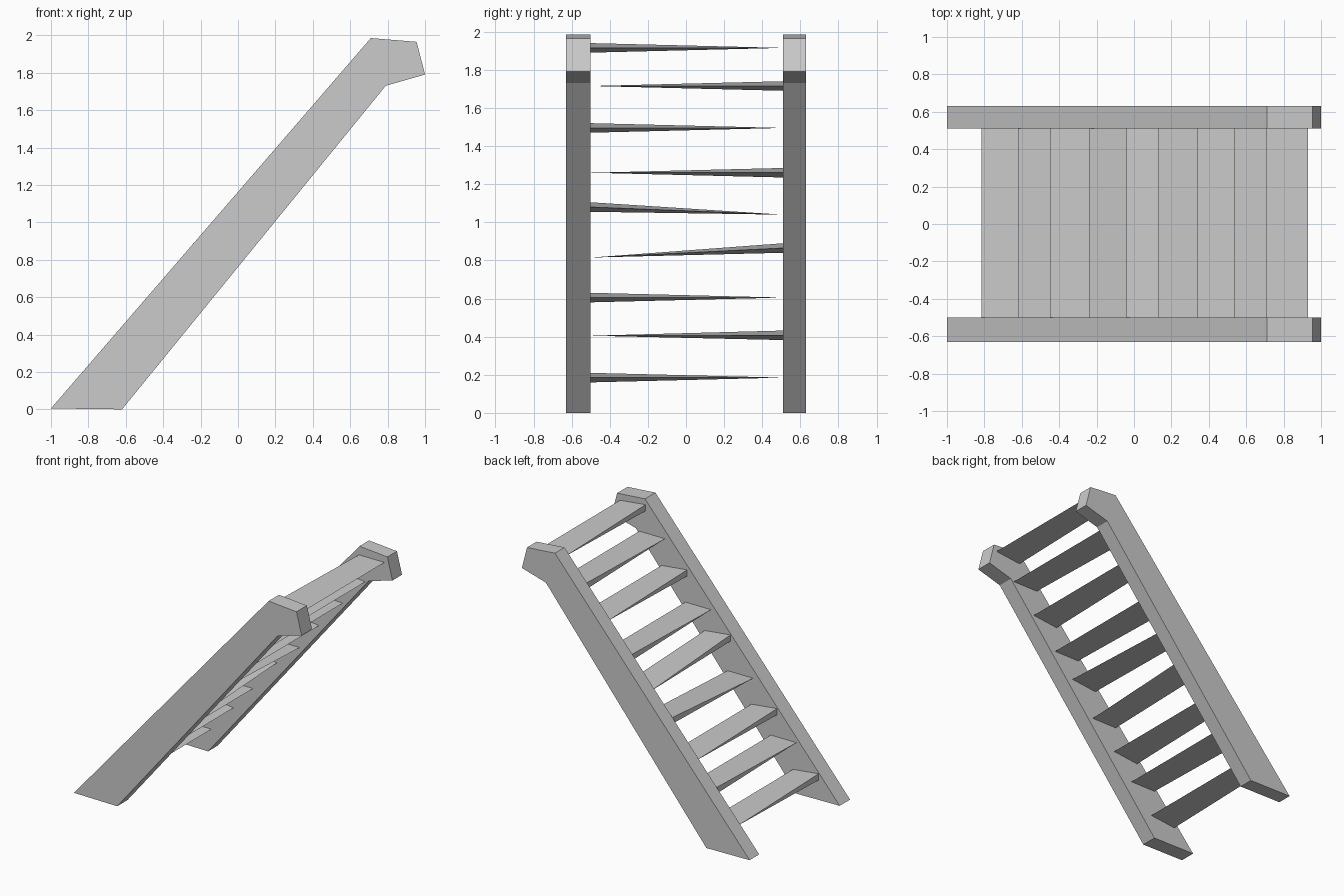
import bpy
import bmesh

cube = bpy.data.objects.get("Cube")
if cube:
    bpy.data.objects.remove(cube, do_unlink=True)

grey = bpy.data.materials.new("plain grey")
grey.use_nodes = True
grey.diffuse_color = (0.6, 0.6, 0.6, 1)
shader = next(n for n in grey.node_tree.nodes if n.type == 'BSDF_PRINCIPLED')
shader.inputs["Base Color"].default_value = grey.diffuse_color


def finish(bm, name):
    """Turn a bmesh into a flat shaded grey object."""
    bmesh.ops.recalc_face_normals(bm, faces=bm.faces)
    mesh = bpy.data.meshes.new(name)
    bm.to_mesh(mesh)
    bm.free()
    mesh.materials.append(grey)
    obj = bpy.data.objects.new(name, mesh)
    bpy.context.collection.objects.link(obj)


def stringer(name, y0, y1):
    """Side board: a side profile extruded across its thickness."""
    profile = [(-1, 0.005), (-0.62, 0), (0.79, 1.73),
               (1, 1.79), (0.955, 1.965), (0.71, 1.985)]
    bm = bmesh.new()
    face = bm.faces.new([bm.verts.new((x, y0, z)) for x, z in profile])
    result = bmesh.ops.extrude_face_region(bm, geom=[face])
    moved = [v for v in result["geom"] if isinstance(v, bmesh.types.BMVert)]
    bmesh.ops.translate(bm, verts=moved, vec=(0, y1 - y0, 0))
    finish(bm, name)


def tread(name, x, z_thick, z_tip, y_thick, y_tip):
    """Wedge tread: thick at one front corner, thin along the back and far end."""
    width, half = 0.225, 0.025
    bm = bmesh.new()
    top, bottom, back, tip_front, tip_back = [bm.verts.new(p) for p in (
        (x, y_thick, z_thick + half), (x, y_thick, z_thick - half),
        (x + width, y_thick, z_thick),
        (x, y_tip, z_tip), (x + width, y_tip, z_tip))]
    for loop in ((top, back, tip_back, tip_front),
                 (bottom, tip_front, tip_back, back),
                 (top, tip_front, bottom), (top, bottom, back)):
        bm.faces.new(loop)
    finish(bm, name)


# Side boards
inner_front, inner_back = -0.5, 0.51
stringer("front_stringer", -0.63, inner_front)
stringer("back_stringer", inner_back, 0.63)

# Treads: front edge x, height at the thick end, height at the thin end
treads = [(-0.815, 0.185, 0.185), (-0.62, 0.407, 0.405), (-0.45, 0.605, 0.605),
          (-0.24, 0.865, 0.815), (-0.04, 1.08, 1.04), (0.13, 1.26, 1.26),
          (0.34, 1.495, 1.495), (0.535, 1.715, 1.715), (0.705, 1.915, 1.915)]
for i, (x, z_thick, z_tip) in enumerate(treads):
    ends = (inner_front, inner_back) if i % 2 == 0 else (inner_back, inner_front)
    tread(f"tread_{i + 1}", x, z_thick, z_tip, *ends)
